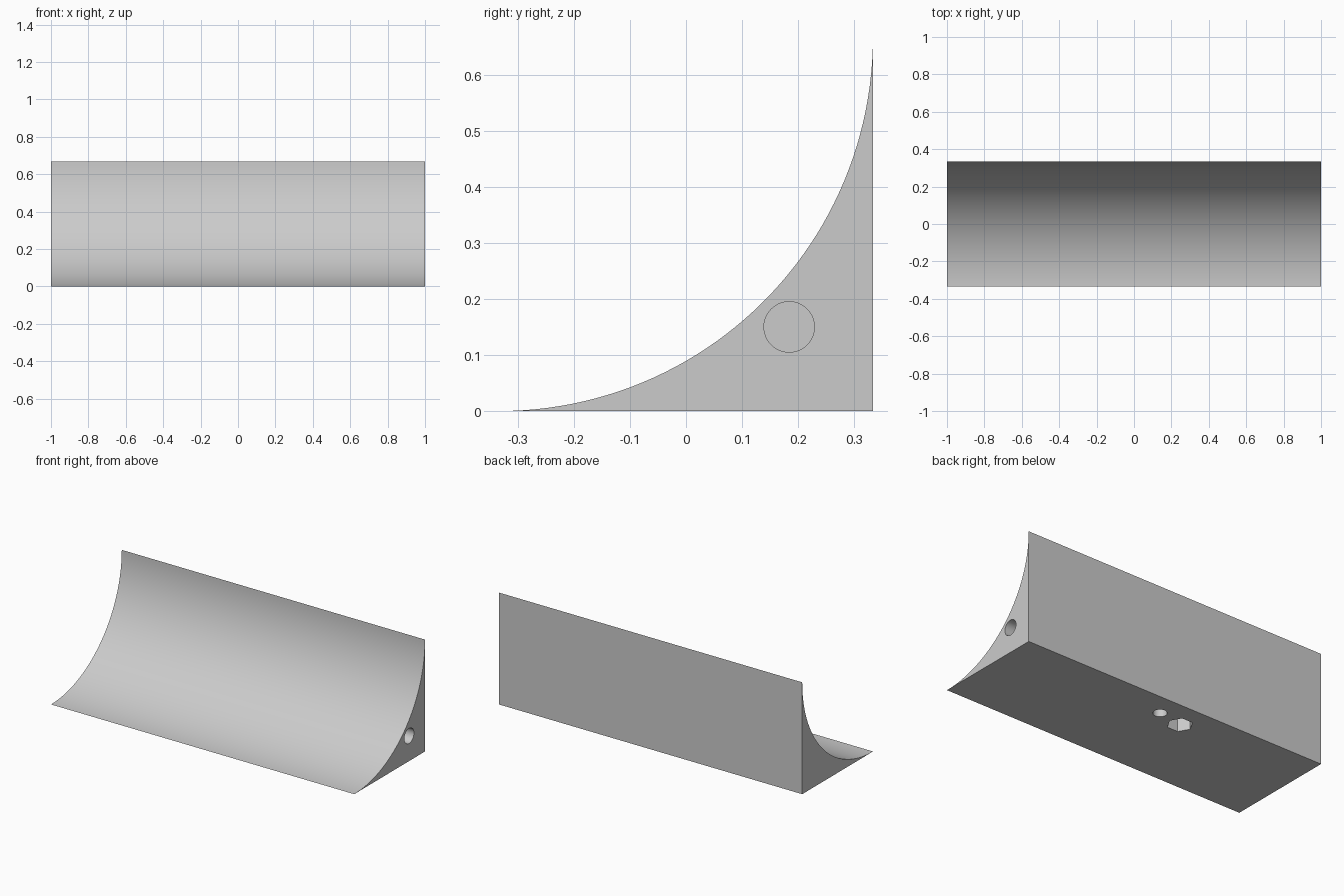
import bpy
import bmesh
import math
from mathutils import Matrix

if "Cube" in bpy.data.objects:
    bpy.data.objects.remove(bpy.data.objects["Cube"])

R = 2 / 3          # radius of the concave face
H = R / 2          # half depth
ARC_STEPS = 48

grey = bpy.data.materials.new("light grey")
grey.use_nodes = True
grey.diffuse_color = (0.6, 0.6, 0.6, 1)
grey.node_tree.nodes["Principled BSDF"].inputs["Base Color"].default_value = (0.6, 0.6, 0.6, 1)


def make_object(name, bm):
    bmesh.ops.recalc_face_normals(bm, faces=bm.faces[:])
    mesh = bpy.data.meshes.new(name)
    bm.to_mesh(mesh)
    bm.free()
    mesh.materials.append(grey)
    obj = bpy.data.objects.new(name, mesh)
    bpy.context.collection.objects.link(obj)
    return obj


def make_cutter(name, sides, radius, length, matrix):
    bm = bmesh.new()
    bmesh.ops.create_cone(bm, cap_ends=True, segments=sides, radius1=radius,
                          radius2=radius, depth=length, matrix=matrix)
    obj = make_object(name, bm)
    obj.hide_render = True
    return obj


# Cove body: quarter-circle hollow profile extruded along x
bm = bmesh.new()
profile = [(H, 0)]
for i in range(ARC_STEPS + 1):
    a = math.pi / 2 * (1 - i / ARC_STEPS)
    profile.append((-H + R * math.cos(a), R - R * math.sin(a)))
face = bm.faces.new([bm.verts.new((-1, y, z)) for y, z in profile])
ends = bmesh.ops.extrude_face_region(bm, geom=[face])["geom"]
bmesh.ops.translate(bm, vec=(2, 0, 0),
                    verts=[v for v in ends if isinstance(v, bmesh.types.BMVert)])
body = make_object("cove_block", bm)

# Cable bore in one end, plus a round hole and a hexagonal pocket underneath
along_x = Matrix.Translation((0.55, 0.184, 0.15)) @ Matrix.Rotation(math.pi / 2, 4, 'Y')
cutters = [
    make_cutter("end_bore_cutter", 48, 0.045, 1.2, along_x),
    make_cutter("round_hole_cutter", 32, 0.038, 0.28, Matrix.Translation((-0.01, 0.2, 0))),
    make_cutter("hex_pocket_cutter", 6, 0.07, 0.22,
                Matrix.Translation((-0.17, 0.172, 0)) @ Matrix.Rotation(math.pi / 6, 4, 'Z')),
]

bpy.context.view_layer.objects.active = body
body.select_set(True)
for cutter in cutters:
    mod = body.modifiers.new(cutter.name, 'BOOLEAN')
    mod.operation = 'DIFFERENCE'
    mod.solver = 'EXACT'
    mod.object = cutter
    bpy.ops.object.modifier_apply(modifier=mod.name)
    bpy.data.objects.remove(cutter)

bpy.ops.object.shade_smooth_by_angle(angle=math.radians(30))
